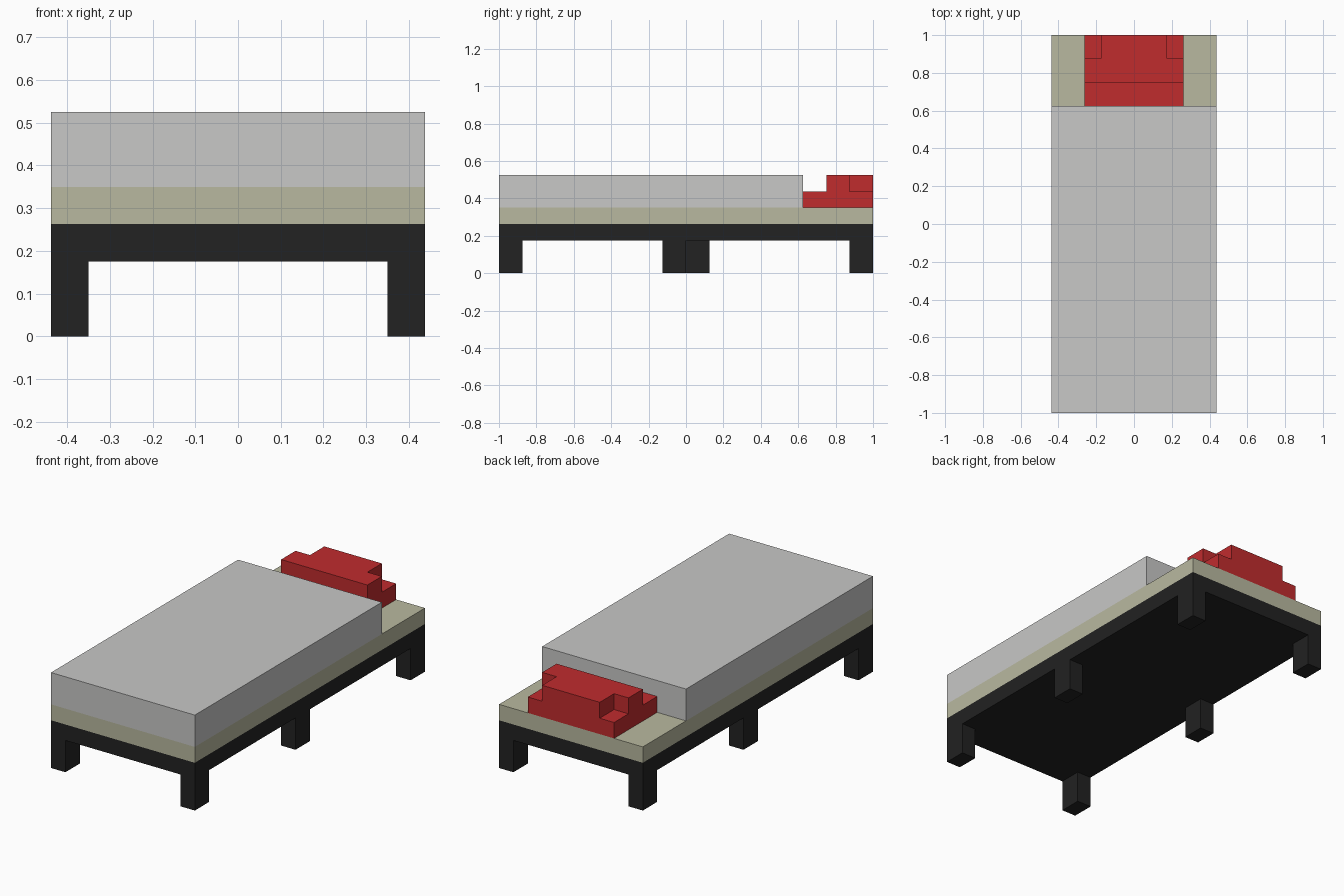
import bpy, bmesh

if "Cube" in bpy.data.objects:
    bpy.data.objects.remove(bpy.data.objects["Cube"])

# Block grid: the model is built from blocks of U x V x U
U, V = 0.0875, 0.125


def material(name, rgb):
    m = bpy.data.materials.new(name)
    m.diffuse_color = (*rgb, 1.0)
    m.use_nodes = True
    m.node_tree.nodes["Principled BSDF"].inputs["Base Color"].default_value = m.diffuse_color
    return m


black = material("black frame", (0.016, 0.016, 0.016))
cream = material("cream mattress", (0.485, 0.485, 0.350))
grey = material("light grey blanket", (0.578, 0.578, 0.571))
red = material("red pillow", (0.527, 0.025, 0.027))


def prism(name, outline, z0, z1, mat):
    """Extrude a plan outline (x, y) from z0 to z1."""
    bm = bmesh.new()
    face = bm.faces.new([bm.verts.new((x, y, z0)) for x, y in outline])
    ext = bmesh.ops.extrude_face_region(bm, geom=[face])["geom"]
    top = [v for v in ext if isinstance(v, bmesh.types.BMVert)]
    bmesh.ops.translate(bm, verts=top, vec=(0, 0, z1 - z0))
    bmesh.ops.recalc_face_normals(bm, faces=bm.faces)
    mesh = bpy.data.meshes.new(name)
    bm.to_mesh(mesh)
    bm.free()
    mesh.materials.append(mat)
    ob = bpy.data.objects.new(name, mesh)
    bpy.context.collection.objects.link(ob)
    return ob


def box(name, x0, x1, y0, y1, z0, z1, mat):
    return prism(name, [(x0, y0), (x1, y0), (x1, y1), (x0, y1)], z0, z1, mat)


# Frame, mattress and blanket
box("bed_frame", -5 * U, 5 * U, -1, 1, 2 * U, 3 * U, black)
box("mattress", -5 * U, 5 * U, -1, 1, 3 * U, 4 * U, cream)
box("blanket", -5 * U, 5 * U, -1, 5 * V, 4 * U, 6 * U, grey)

# Legs: corners are mirrored, the middle pair is staggered by one block
for side, sx, mid in (("left", -1, 0), ("right", 1, -V)):
    x0, x1 = sorted((sx * 4 * U, sx * 5 * U))
    for place, y in (("front", -1), ("middle", mid), ("back", 1 - V)):
        box(f"{place}_{side}_leg", x0, x1, y, y + V, 0, 2 * U, black)

# Pillow: low slab with a raised part whose back corners are notched
box("pillow_base", -3 * U, 3 * U, 5 * V, 1, 4 * U, 5 * U, red)
half = [(3 * U, 6 * V), (3 * U, 7 * V), (2 * U, 7 * V), (2 * U, 1)]
prism("pillow_top", half + [(-x, y) for x, y in reversed(half)], 5 * U, 6 * U, red)
